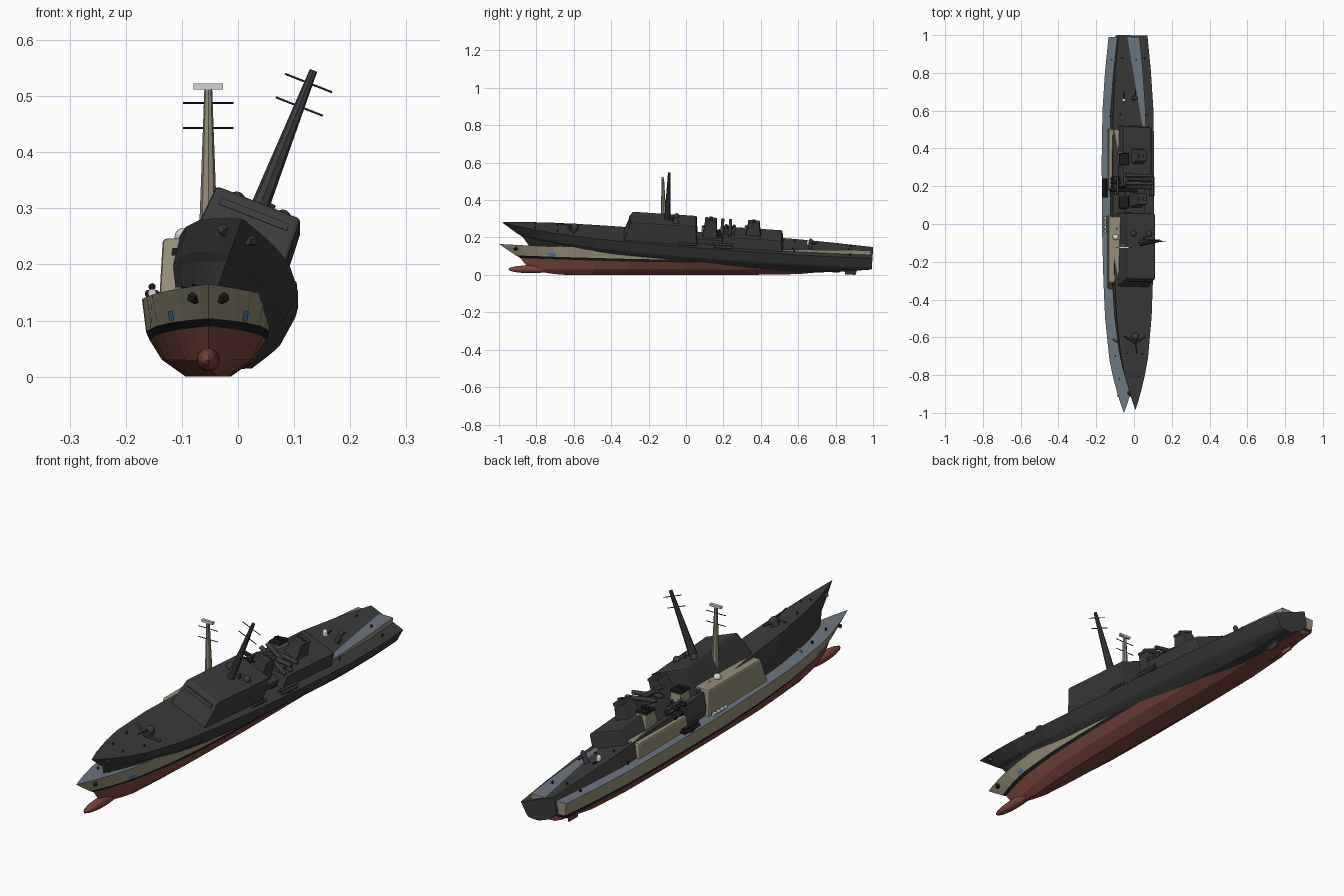
import bpy, bmesh, math
from mathutils import Matrix, Vector

if "Cube" in bpy.data.objects:
    bpy.data.objects.remove(bpy.data.objects["Cube"])


def material(name, rgb):
    m = bpy.data.materials.new(name)
    m.diffuse_color = (*rgb, 1)
    m.use_nodes = True
    m.node_tree.nodes["Principled BSDF"].inputs["Base Color"].default_value = m.diffuse_color
    return m


BEIGE = material("beige_paint", (0.30, 0.27, 0.19))
RED = material("red_underbody", (0.20, 0.06, 0.045))
BLACK = material("black_trim", (0.012, 0.012, 0.012))
DECK = material("blue_grey_deck", (0.15, 0.18, 0.21))
WHITE = material("white_fittings", (0.65, 0.65, 0.63))
BLUE = material("blue_plate", (0.06, 0.19, 0.45))
DARK = material("charcoal", (0.045, 0.045, 0.045))

# current ship being built
prefix, frame, dark = "", Matrix(), False


def finish(name, bm, mats, smooth=False):
    bmesh.ops.recalc_face_normals(bm, faces=bm.faces)
    me = bpy.data.meshes.new(prefix + name)
    bm.to_mesh(me)
    bm.free()
    ob = bpy.data.objects.new(prefix + name, me)
    bpy.context.collection.objects.link(ob)
    for m in mats:
        me.materials.append(DARK if dark else m)
    me.transform(frame)
    if smooth:
        bpy.context.view_layer.objects.active = ob
        ob.select_set(True)
        bpy.ops.object.shade_smooth_by_angle(angle=math.radians(40))
        ob.select_set(False)
    return ob


def prism(name, mat, bottom, top, bevel=0.0):
    """Tapered box; bottom and top are (x0, x1, y0, y1, z)."""
    bm = bmesh.new()
    rings = []
    for x0, x1, y0, y1, z in (bottom, top):
        rings.append([bm.verts.new((x, y, z)) for x, y in ((x0, y0), (x1, y0), (x1, y1), (x0, y1))])
    for ring in rings:
        bm.faces.new(ring)
    for i in range(4):
        j = (i + 1) % 4
        bm.faces.new((rings[0][i], rings[0][j], rings[1][j], rings[1][i]))
    if bevel:
        bmesh.ops.bevel(bm, geom=bm.edges[:], offset=bevel, segments=2, profile=0.5, affect='EDGES')
    return finish(name, bm, [mat])


def box(name, mat, c, s, bevel=0.0):
    r = (c[0] - s[0] / 2, c[0] + s[0] / 2, c[1] - s[1] / 2, c[1] + s[1] / 2)
    return prism(name, mat, (*r, c[2] - s[2] / 2), (*r, c[2] + s[2] / 2), bevel)


def rod(name, mat, a, b, r0, r1=None, sides=10):
    a, b = Vector(a), Vector(b)
    d = b - a
    bm = bmesh.new()
    mtx = Matrix.Translation((a + b) / 2) @ d.to_track_quat('Z', 'Y').to_matrix().to_4x4()
    bmesh.ops.create_cone(bm, cap_ends=True, segments=sides, radius1=r0,
                          radius2=r0 if r1 is None else r1, depth=d.length, matrix=mtx)
    return finish(name, bm, [mat], True)


def ball(name, mat, c, r):
    bm = bmesh.new()
    bmesh.ops.create_uvsphere(bm, u_segments=16, v_segments=10, radius=1,
                              matrix=Matrix.Translation(c) @ Matrix.Diagonal((*r, 1)))
    return finish(name, bm, [mat], True)


# station: position, deck half width, deck height, keel height
STATIONS = [(-1, 0.0, .165, .02), (-.96, .015, .163, .015), (-.9, .034, .160, .01),
            (-.82, .056, .156, .005), (-.72, .077, .152, 0), (-.5, .100, .146, 0),
            (-.3, .109, .142, 0), (0, .117, .139, 0), (.35, .118, .137, 0),
            (.6, .114, .135, .004), (.8, .101, .133, .022), (.99, .082, .131, .045)]
WIDTHS = (.34, .70, .89, .94, 1.0)
STEM = (.22, .16, .115, .09, 0)


def half_section(s, w, zd, zk):
    """Hull points from keel edge to deck edge on the +x side."""
    fore = max(0, (-s - .35) / .65)
    rise = .024 * max(0, (-s - .1) / .9)
    zs = (zk, max(.03, zk + .012), .066 + rise, .080 + rise, zd)
    return [Vector((w * f * (1 - (.55 - .55 * j / 4) * fore), s + st * fore ** 2, z))
            for j, (f, st, z) in enumerate(zip(WIDTHS, STEM, zs))]


def hull():
    bm = bmesh.new()
    rows = []
    for st in STATIONS:
        half = half_section(*st)
        pts = [Vector((-p.x, p.y, p.z)) for p in reversed(half)] + half
        rows.append([bm.verts.new(p) for p in pts])
    bands = (0, 1, 2, 2, 0, 2, 2, 1, 0, 3)   # paint by height: topside, boot line, underbody, deck
    for a, b in zip(rows, rows[1:]):
        for j in range(10):
            k = (j + 1) % 10
            bm.faces.new((a[j], a[k], b[k], b[j])).material_index = (0, 1, 2, 2, 2, 2, 2, 1, 0, 3)[j]
    last = rows[-1]
    for j in range(4):   # transom
        bm.faces.new((last[j], last[j + 1], last[8 - j], last[9 - j])).material_index = bands[j]
    bmesh.ops.remove_doubles(bm, verts=bm.verts, dist=1e-5)
    finish("hull", bm, [BEIGE, BLACK, RED, DECK])


def build_ship():
    hull()
    # underwater fittings
    if not dark:
        ball("bow_bulb", RED, (0, -.83, .03), (.021, .12, .021))
    for s in (-1, 1):
        prism("rudder", RED, (s * .035 - .003, s * .035 + .003, .85, .905, .012),
              (s * .035 - .005, s * .035 + .005, .84, .915, .055))
        rod("propeller_shaft", RED, (s * .035, .62, .02), (s * .035, .82, .022), .004, sides=8)

    # bridge block with window band
    prism("bridge_block", BEIGE, (-.088, .088, -.35, .05, .125), (-.081, .081, -.308, .038, .246), .007)
    prism("bridge_windows", BLACK, (-.066, .066, -.324, -.314, .216), (-.064, .064, -.319, -.309, .229))
    for s in (-1, 1):
        if s < 0 or dark:
            ball("radar_dome", WHITE, (s * .044, -.07, .249), (.016, .016, .016))
        else:
            ball("radar_dome", WHITE, (s * .044, -.07, .249), (.016, .016, .016))

    # mast with yards and radar
    rod("mast", BEIGE, (0, -.118, .24), (0, -.124, .512), .017, .007, 8)
    for z in (.443, .488):
        rod("mast_yard", BLACK, (-.045, -.123, z), (.045, -.123, z), .0018, sides=6)
    if not dark:
        box("mast_radar", WHITE, (0, -.124, .517), (.052, .012, .010))
    rod("mast_foot", BEIGE, (.018, -.09, .24), (.018, -.09, .265), .007, sides=8)

    # after deckhouse and funnels
    box("middle_deckhouse", BEIGE, (0, .12, .145), (.11, .16, .04), .004)
    prism("after_deckhouse", BEIGE, (-.086, .086, .175, .51, .125), (-.080, .080, .185, .50, .196), .006)
    for y, z in ((.115, .15), (.345, .19)):
        prism("funnel", BEIGE, (-.034, .034, y - .042, y + .042, z),
              (-.024, .024, y - .030, y + .030, .255), .005)
        prism("funnel_cap", BLACK, (-.026, .026, y - .032, y + .032, .252),
              (-.025, .025, y - .030, y + .030, .263), .002)
        for s in (-1, 1):
            rod("funnel_pipe", BLACK, (s * .011, y, .26), (s * .011, y, .270), .009)

    # crosswise launcher tubes between the funnels
    for i in range(4):
        s = 1 if i % 2 else -1
        y = .178 + i * .021
        rod("launcher_tube", BLACK, (-.07 * s, y, .203), (.07 * s, y, .236), .009)
    box("launcher_frame", BLACK, (0, .21, .202), (.09, .075, .02))

    for s in (-1, 1):
        # deck edge torpedo tubes and rafts
        for dx, dz in ((-.007, 0), (.007, 0), (0, .012)):
            rod("torpedo_tube", BLACK, (s * .1 + dx, .14, .148 + dz), (s * .1 + dx, .24, .148 + dz), .0065)
        box("torpedo_mount", BLACK, (s * .1, .19, .143), (.022, .03, .014))
        for i in range(4):
            y = -.04 + i * .024
            rod("life_raft", WHITE, (s * .1, y - .008, .149), (s * .1, y + .008, .149), .0075)
        # breakwater wing
        rod("breakwater", DECK, (0, -.645, .155), (s * .058, -.61, .155), .005, sides=4)
        # bollards
        for x, y, z in ((.025, -.82, .156), (.045, -.70, .152), (.075, .57, .136), (.065, .87, .133)):
            rod("bollard", BLACK, (s * x, y, z - .004), (s * x, y, z + .009), .004, sides=8)
        # anchor
        rod("anchor", BLACK, (s * .021, -.915, .137), (s * .031, -.905, .142), .009, sides=6)
        # blue plate laid on the bow side
        if not dark:
            bm = bmesh.new()
            a, b = half_section(*STATIONS[4])[3:], half_section(*STATIONS[3])[3:]
            for_pts = []
            for u, v in ((0, .05), (.45, .05), (.45, .36), (0, .36)):
                p = a[0].lerp(a[1], v).lerp(b[0].lerp(b[1], v), u)
                for_pts.append(bm.verts.new((s * (p.x + .002), p.y, p.z)))
            bm.faces.new(for_pts)
            finish("bow_plate", bm, [BLUE])

    # forward gun
    rod("gun_base", BEIGE, (0, -.61, .145), (0, -.61, .165), .018, sides=12)
    ball("gun_turret", BEIGE, (0, -.61, .168), (.018, .021, .017))
    rod("gun_barrel", BLACK, (0, -.62, .172), (0, -.70, .180), .003, sides=8)

    # after close-range gun
    rod("after_gun_base", WHITE, (0, .655, .13), (0, .655, .175), .012, .010, 12)
    ball("after_gun_dome", WHITE, (0, .655, .176), (.010, .010, .012))
    rod("after_gun_barrel", BLACK, (0, .66, .162), (0, .695, .166), .003, sides=8)


# upright painted ship
prefix, frame, dark = "painted_", Matrix.Translation((-.053, 0, 0)), False
build_ship()

# heeled charcoal ship overlapping it
prefix, dark = "charcoal_", True
frame = (Matrix.Translation((-.053, .003, .062)) @ Matrix.Rotation(-.066, 4, 'X')
         @ Matrix.Rotation(.375, 4, 'Y'))
build_ship()
